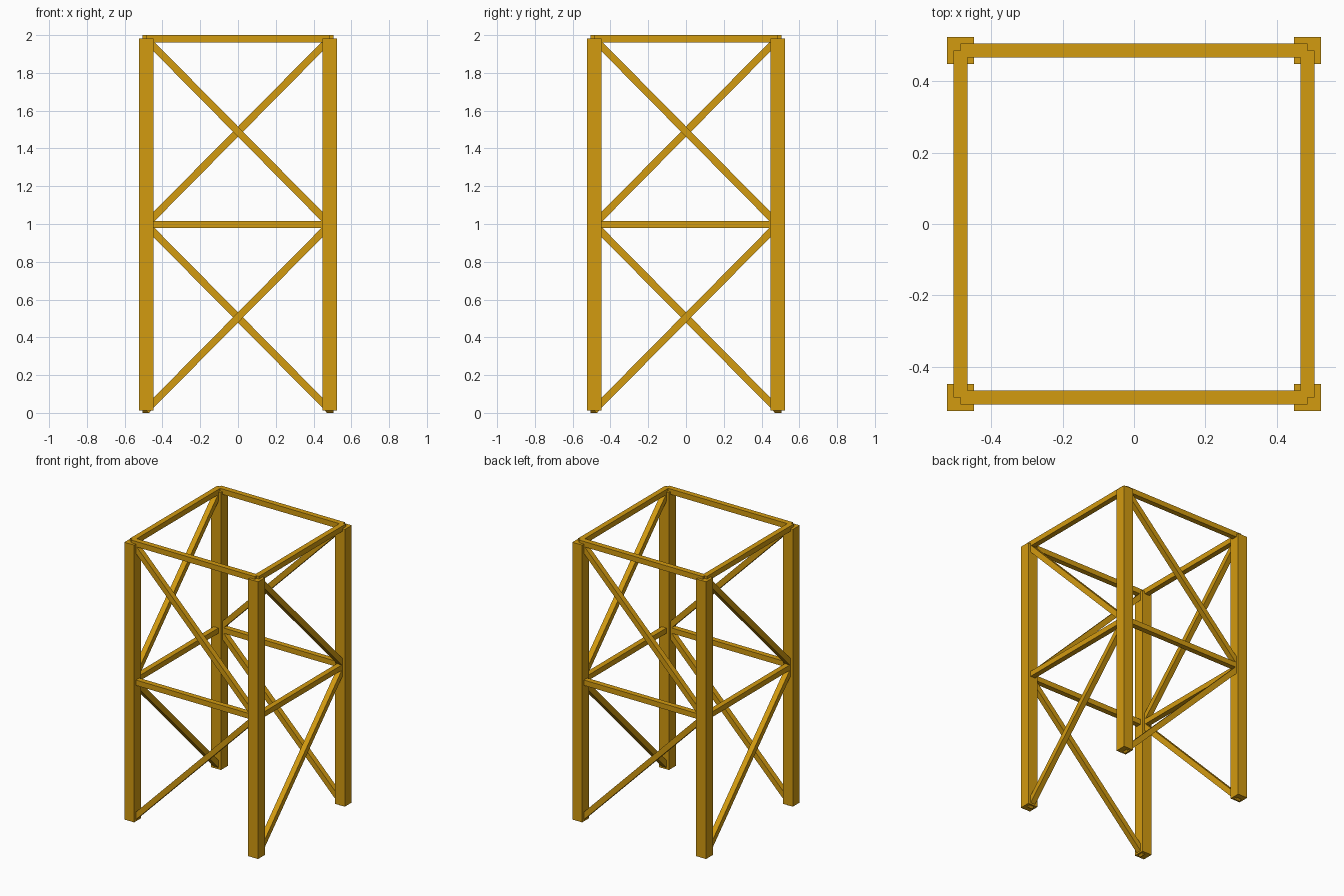
import bpy
from mathutils import Vector, Matrix

if "Cube" in bpy.data.objects:
    bpy.data.objects.remove(bpy.data.objects["Cube"], do_unlink=True)

HALF = 0.4865        # leg centre distance from the axis
LEG = 0.077          # leg thickness
BAR = 0.038          # bar thickness
BASE = 0.0134        # underside of the legs
TOP = 2 - BAR / 2    # top of the legs
MID = (BASE + TOP) / 2

ochre = bpy.data.materials.new("ochre_steel")
ochre.use_nodes = True
colour = (0.65, 0.325, 0.005, 1)
ochre.diffuse_color = colour
ochre.node_tree.nodes["Principled BSDF"].inputs["Base Color"].default_value = colour


def beam(name, start, end, width, normal, turn):
    """Square beam between two points, with one face along normal."""
    start, end = Vector(start), Vector(end)
    along = end - start
    z = along.normalized()
    y = Vector(normal)
    x = y.cross(z)
    bpy.ops.mesh.primitive_cube_add(size=1)
    obj = bpy.context.object
    obj.name = name
    obj.data.name = name
    axes = Matrix((x * width, y * width, z * along.length)).transposed().to_4x4()
    obj.data.transform(turn @ Matrix.Translation((start + end) / 2) @ axes)
    obj.data.materials.append(ochre)


# One side of the tower, repeated by quarter turns
for i, side in enumerate(("front", "left", "back", "right")):
    turn = Matrix.Rotation(i * 1.5707963, 4, "Z")

    def bar(part, x0, z0, x1, z1, width=BAR):
        beam(f"{side}_{part}", (x0, -HALF, z0), (x1, -HALF, z1), width, (0, -1, 0), turn)

    bar("corner_leg", -HALF, BASE, -HALF, TOP, LEG)
    bar("top_rail", -HALF, TOP, HALF, TOP)
    bar("middle_rail", -HALF, MID, HALF, MID)
    bar("upper_brace", -HALF, TOP, HALF, MID)
    bar("lower_brace", -HALF, BASE, HALF, MID)
